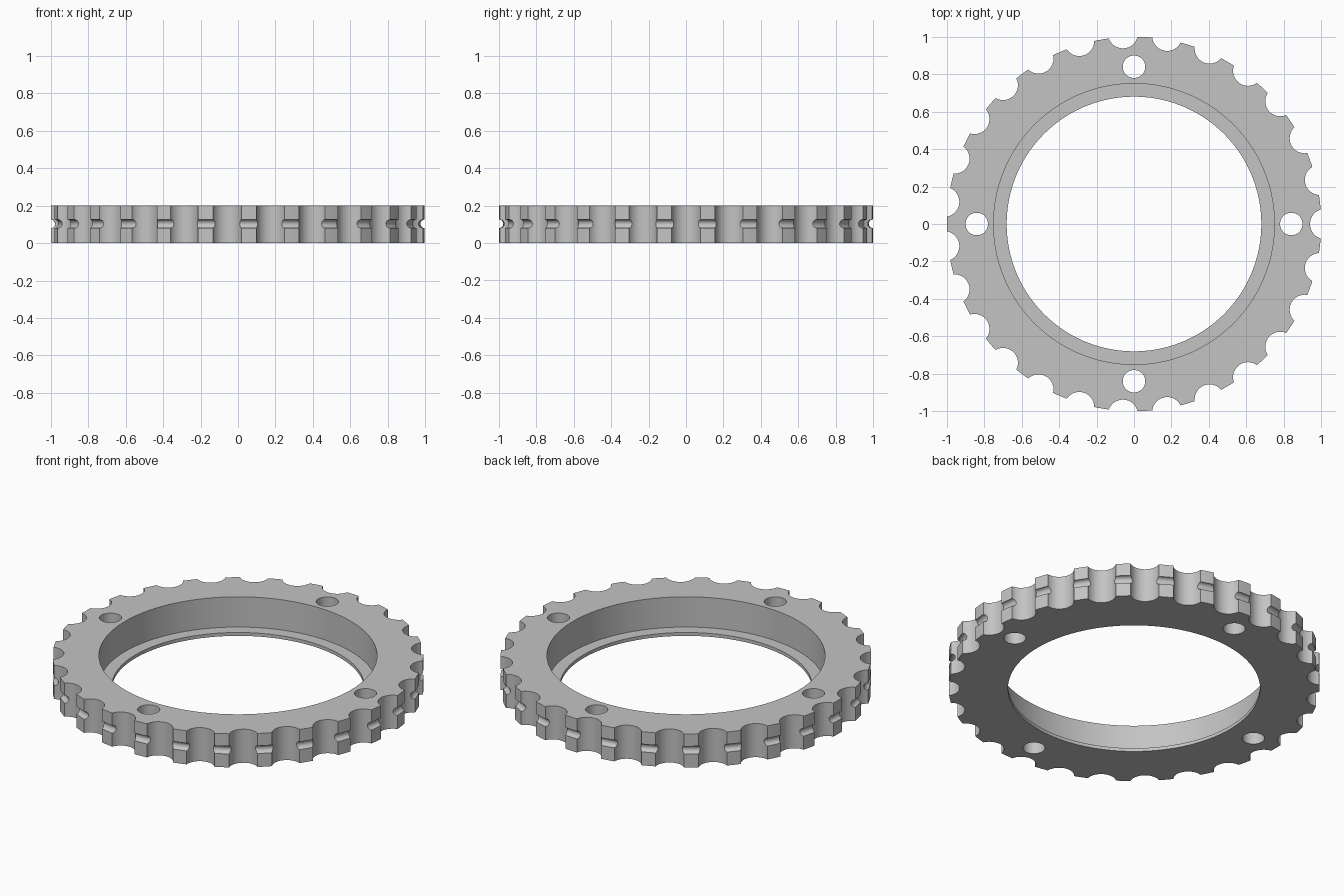
import bpy, bmesh, math
from mathutils import Matrix

cube = bpy.data.objects.get("Cube")
if cube:
    bpy.data.objects.remove(cube)

HEIGHT = 0.2
SCALLOPS = 27
SEGMENTS = 270


def new_object(name, bm):
    bmesh.ops.recalc_face_normals(bm, faces=bm.faces)
    mesh = bpy.data.meshes.new(name)
    bm.to_mesh(mesh)
    bm.free()
    obj = bpy.data.objects.new(name, mesh)
    bpy.context.collection.objects.link(obj)
    return obj


def add_cutter(bm, radius, distance, angle, sides):
    place = Matrix.Rotation(angle, 4, 'Z') @ Matrix.Translation((distance, 0, HEIGHT / 2))
    bmesh.ops.create_cone(bm, cap_ends=True, segments=sides, radius1=radius,
                          radius2=radius, depth=HEIGHT * 2, matrix=place)


# Ring section: stepped bore with a thin lip, and a round groove in the rim
groove = 0.023
section = [(0.68, 0), (1, 0)]
for i in range(13):
    a = math.pi * i / 12
    section.append((1 - groove * math.sin(a), 0.103 - groove * math.cos(a)))
section += [(1, HEIGHT), (0.75, HEIGHT), (0.75, 0.02), (0.68, 0.02)]

# Revolve the closed section
bm = bmesh.new()
rings = []
for s in range(SEGMENTS):
    t = math.tau * s / SEGMENTS
    rings.append([bm.verts.new((r * math.cos(t), r * math.sin(t), z)) for r, z in section])
for s in range(SEGMENTS):
    a, b = rings[s], rings[(s + 1) % SEGMENTS]
    for i in range(len(section)):
        j = (i + 1) % len(section)
        bm.faces.new((a[i], b[i], b[j], a[j]))
ring = new_object("scalloped_ring", bm)

# Cutters: rim scallops and four bolt holes
bm = bmesh.new()
for i in range(SCALLOPS):
    add_cutter(bm, 0.08, 1.02, math.tau * i / SCALLOPS, 64)
for i in range(4):
    add_cutter(bm, 0.06, 0.84, math.pi / 2 * i, 48)
cutter = new_object("scallop_and_hole_cutter", bm)
cutter.hide_render = True

cut = ring.modifiers.new("cut", 'BOOLEAN')
cut.operation = 'DIFFERENCE'
cut.solver = 'EXACT'
cut.object = cutter

bpy.ops.object.select_all(action='DESELECT')
bpy.context.view_layer.objects.active = ring
ring.select_set(True)
bpy.ops.object.modifier_apply(modifier=cut.name)
bpy.data.objects.remove(cutter)

# Plain grey metal
grey = bpy.data.materials.new("plain_grey")
grey.use_nodes = True
colour = (0.55, 0.55, 0.55, 1)
grey.diffuse_color = colour
grey.node_tree.nodes["Principled BSDF"].inputs["Base Color"].default_value = colour
ring.data.materials.clear()
ring.data.materials.append(grey)
bpy.ops.object.shade_smooth_by_angle(angle=math.radians(30))
